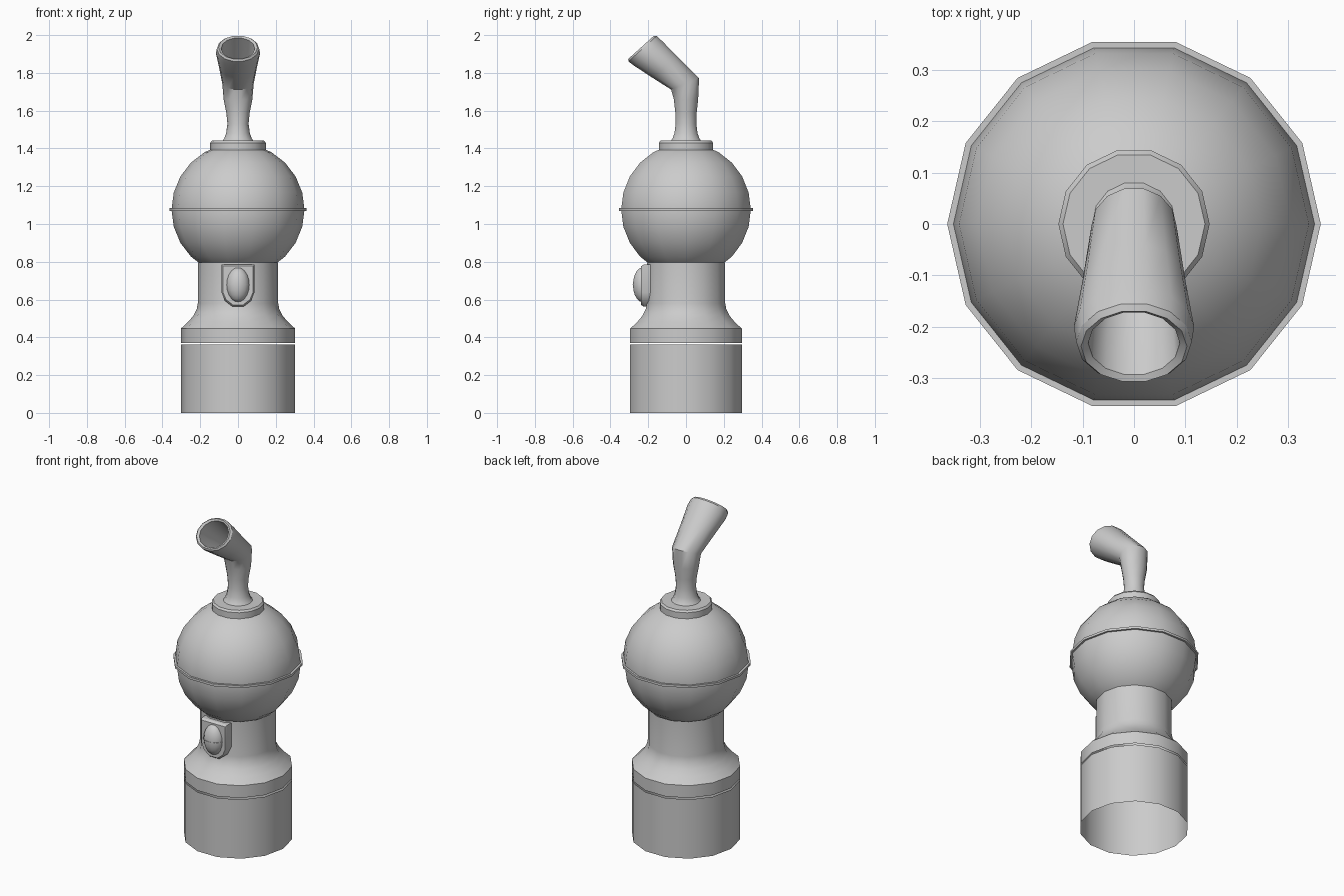
import bpy, bmesh
from math import sin, cos, pi, radians

if "Cube" in bpy.data.objects:
    bpy.data.objects.remove(bpy.data.objects["Cube"])

N = 14  # sides of every round part


def skin(name, rings, cap_start=False, cap_end=False, loop=False):
    """Bridge successive rings of points into one smooth-by-angle object."""
    bm = bmesh.new()
    vs = [[bm.verts.new(p) for p in r] for r in rings]
    pairs = list(zip(vs, vs[1:])) + ([(vs[-1], vs[0])] if loop else [])
    for a, b in pairs:
        n = len(a)
        for i in range(n):
            j = (i + 1) % n
            bm.faces.new((a[i], a[j], b[j], b[i]))
    if cap_start:
        bm.faces.new(vs[0][::-1])
    if cap_end:
        bm.faces.new(vs[-1])
    bmesh.ops.remove_doubles(bm, verts=bm.verts, dist=1e-5)
    bmesh.ops.recalc_face_normals(bm, faces=bm.faces)
    me = bpy.data.meshes.new(name)
    bm.to_mesh(me)
    bm.free()
    me.shade_smooth()
    me.set_sharp_from_angle(angle=radians(32))
    ob = bpy.data.objects.new(name, me)
    bpy.context.collection.objects.link(ob)
    return ob


def ring(y, z, rx, ry, tilt=0):
    """Ellipse around (0, y, z), its back edge raised by tilt degrees."""
    t = radians(tilt)
    return [(rx * cos(a), y + ry * sin(a) * cos(t), z + ry * sin(a) * sin(t))
            for a in (2 * pi * i / N for i in range(N))]


def lathe(name, profile, y=0, **kw):
    return skin(name, [ring(y, z, r, r) for r, z in profile], **kw)


def ball(name, y, z, rx, ry, rz, steps=12):
    angs = [-pi / 2 + pi * i / steps for i in range(steps + 1)]
    return skin(name, [ring(y, z + rz * sin(a), max(rx * cos(a), 1e-7),
                            max(ry * cos(a), 1e-7)) for a in angs])


# Base: open lower tube, then a shoulder narrowing into the neck
lathe("lower_base", [(.303, 0), (.303, .361)])
lathe("shoulder_and_neck", [(.303, .371), (.303, .446), (.264, .482),
                            (.236, .515), (.219, .548), (.213, .58), (.213, .795)])

# Round body with its equator band
ball("round_body", 0, 1.076, .352, .352, .352)
lathe("body_band", [(.345, 1.070), (.363, 1.070), (.363, 1.084), (.345, 1.084)], loop=True)

# Collar on top
lathe("collar", [(.147, 1.37), (.147, 1.43), (.138, 1.441)], cap_start=True, cap_end=True)

# Bent pipe with a hollow, flared mouth
skin("bent_pipe", [
    ring(0, 1.438, .084, .084), ring(0, 1.452, .073, .073),
    ring(0, 1.48, .063, .063), ring(0, 1.53, .056, .056),
    ring(0, 1.59, .062, .058), ring(0, 1.66, .076, .066),
    ring(-.005, 1.742, .083, .082, 22),
    ring(-.11, 1.828, .100, .090, 36), ring(-.20, 1.903, .117, .101, 42),
    ring(-.230, 1.928, .112, .103, 42), ring(-.238, 1.935, .103, .094, 42),
    ring(-.232, 1.930, .089, .083, 42), ring(-.16, 1.868, .083, .077, 40),
    ring(-.03, 1.765, .065, .06, 26)], cap_start=True, cap_end=True)

# Lamp plate on the neck front, chamfered towards its face
half = [(.087, .785), (.087, .637), (.069, .593), (.030, .563)]
outline = half + [(-x, z) for x, z in reversed(half)]


def plate_ring(y, s):
    return [(x * s, y, .678 + (z - .678) * s) for x, z in outline]


skin("lamp_plate", [plate_ring(-.185, 1), plate_ring(-.225, 1), plate_ring(-.238, .92)],
     cap_start=True, cap_end=True)

# Egg-shaped lamp with a thin seam band
ball("lamp", -.23, .678, .062, .052, .092, 10)
skin("lamp_band", [ring(-.23, z, .062 + d, .052 + d)
                   for z, d in ((.676, -.003), (.676, .002), (.681, .002), (.681, -.003))],
     loop=True)
